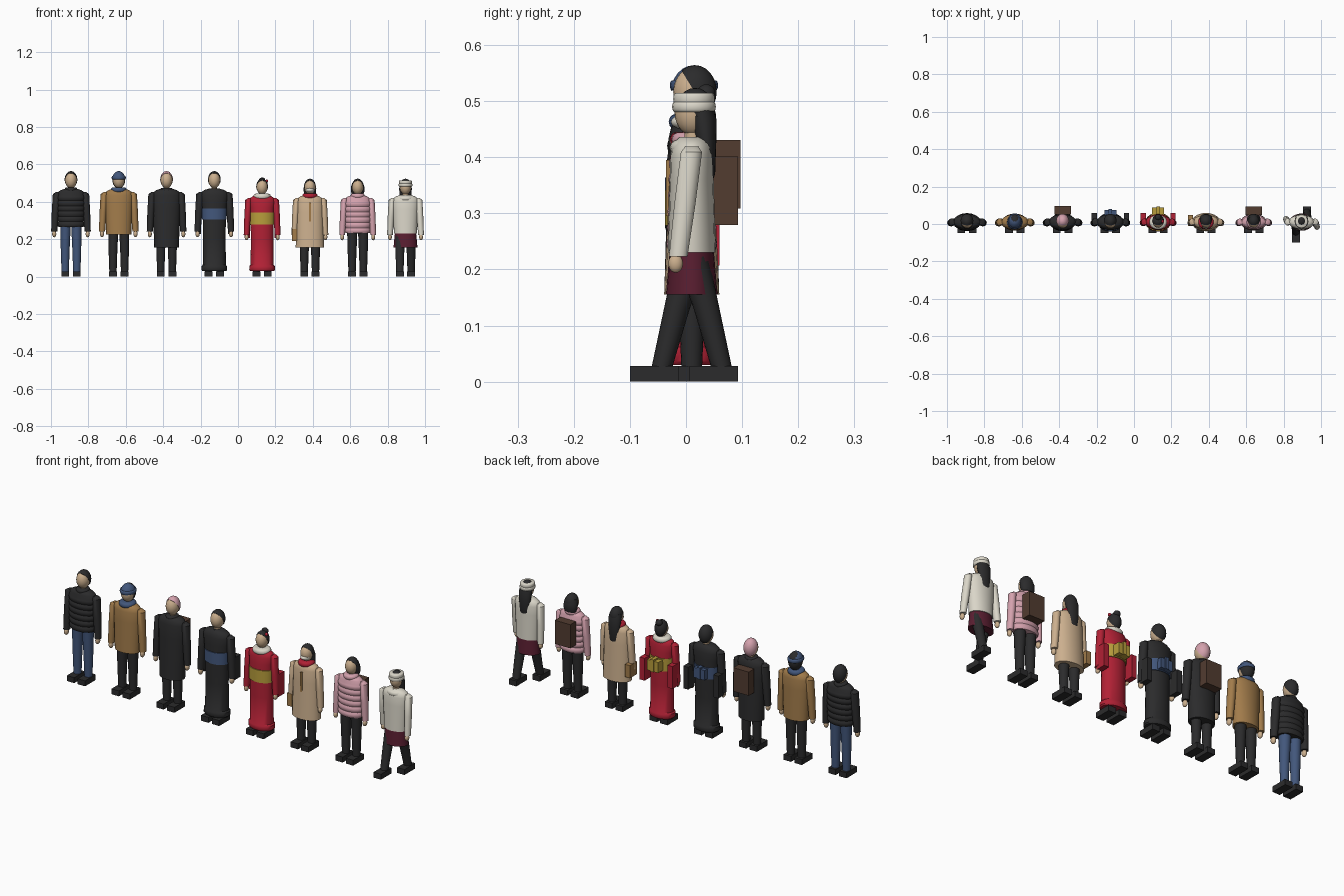
import bpy, bmesh, math
from mathutils import Vector, Matrix

if "Cube" in bpy.data.objects:
    bpy.data.objects.remove(bpy.data.objects["Cube"])

COLS = {"black": (.024, .024, .025), "blue": (.055, .095, .20), "tan": (.36, .20, .07),
        "skin_beige": (.60, .43, .27), "pink": (.66, .36, .42), "red": (.44, .015, .035),
        "gold": (.48, .34, .045), "cream": (.70, .67, .58), "brown": (.085, .045, .03),
        "burgundy": (.10, .013, .03)}
MATS = {}
for n, c in COLS.items():
    MATS[n] = bpy.data.materials.new(n)
    MATS[n].diffuse_color = (*c, 1)

CY = .0102      # body centre line in y
OX = 0.0        # x of the figure being built


def finish(bm, name, col, smooth=True):
    bmesh.ops.recalc_face_normals(bm, faces=bm.faces)
    me = bpy.data.meshes.new(name)
    bm.to_mesh(me)
    bm.free()
    me.materials.append(MATS[col])
    ob = bpy.data.objects.new(name, me)
    ob.location.x = OX
    bpy.context.collection.objects.link(ob)
    if smooth:
        bpy.ops.object.select_all(action='DESELECT')
        ob.select_set(True)
        bpy.context.view_layer.objects.active = ob
        bpy.ops.object.shade_smooth_by_angle(angle=math.radians(40))
    return ob


def loft(name, rings, col, n=20):
    """Stack of ellipses (x, y, z, rx, ry), capped at both ends."""
    bm = bmesh.new()
    loops = [[bm.verts.new((x + rx * math.cos(2 * math.pi * i / n), y + ry * math.sin(2 * math.pi * i / n), z))
              for i in range(n)] for x, y, z, rx, ry in rings]
    for a, b in zip(loops, loops[1:]):
        for i in range(n):
            j = (i + 1) % n
            bm.faces.new((a[i], a[j], b[j], b[i]))
    bm.faces.new(loops[0])
    bm.faces.new(loops[-1])
    return finish(bm, name, col)


def body(name, prof, col):
    return loft(name, [(0, CY, z, rx, ry) for z, rx, ry in prof], col)


def box(name, c, size, col):
    bm = bmesh.new()
    bmesh.ops.create_cube(bm, size=1, matrix=Matrix.Translation(c) @ Matrix.Diagonal((*size, 1)))
    return finish(bm, name, col, False)


def ball(name, c, r, col, cut=None):
    """Ellipsoid; cut = (point, normal) in unit-sphere space keeps the normal side."""
    bm = bmesh.new()
    bmesh.ops.create_uvsphere(bm, u_segments=20, v_segments=12, radius=1)
    if cut:
        geom = bm.verts[:] + bm.edges[:] + bm.faces[:]
        res = bmesh.ops.bisect_plane(bm, geom=geom, plane_co=cut[0], plane_no=cut[1], clear_inner=True)
        edges = [e for e in bm.edges if e.is_boundary]
        bmesh.ops.holes_fill(bm, edges=edges)
    bmesh.ops.transform(bm, verts=bm.verts, matrix=Matrix.Translation(c) @ Matrix.Diagonal((*r, 1)))
    return finish(bm, name, col)


def ring(name, z, rx, ry, t, h, col, y=CY):
    """Soft band: a stuffed elliptical ring of thickness t and half height h."""
    prof = [(z + h * math.sin(a), t * math.cos(a)) for a in [math.radians(d) for d in range(-90, 91, 30)]]
    return loft(name, [(0, y, zz, rx + o, ry + o) for zz, o in prof], col)


def torso(s, hem, col, hem_r=.067, hem_ry=.046, puffs=0):
    """Upper garment from hem height to the neck, optionally quilted."""
    zs, prof = .435 * s, []
    k = puffs * 4 if puffs else 4
    for i in range(k + 1):
        t = i / k
        b = .005 * (abs(math.sin(math.pi * t * puffs)) - .5) if puffs else 0
        prof.append((hem + (zs - hem) * t, (hem_r + (.075 - hem_r) * t) * s + b,
                     (hem_ry + (.041 - hem_ry) * t) * s + b))
    prof += [(.452 * s, .069 * s, .037 * s), (.463 * s, .053 * s, .031 * s), (.47 * s, .028 * s, .024 * s)]
    body("coat", prof, col)


def arms(s, col, swing=0):
    for sx in (-1, 1):
        dy = -sx * swing
        a = Vector((sx * .078 * s, CY, .445 * s))
        b = Vector((sx * .0895 * s, CY - .004 + dy, .24 * s))
        rings = [(a.x - sx * .006, a.y, a.z + .006, .010, .012)]
        rings += [(*a.lerp(b, t), r * s, r * s * 1.1) for t, r in ((.02, .019), (.5, .019), (1, .0165))]
        loft("sleeve", rings, col, 14)
        ball("hand", (b.x, b.y - .003 + dy * .08, b.z - .012), (.011 * s, .014 * s, .018 * s), "skin_beige")


def legs(s, col, stride=0, top=.28):
    for sx in (-1, 1):
        dy = sx * stride
        x = sx * .031 * (1 if s == 1 else .97)
        loft("leg", [(x, CY + dy, .026, .0195, .0185), (x, CY + dy * .5, .14 * s, .0235, .023),
                     (sx * .029, CY, top * s, .028, .03)], col, 16)
        box("shoe", (x, CY - .0137 + dy, .014), (.042, .087, .028), "black")


def head(s, hair, slope=.75):
    """Head, neck and a slanted hair shell; returns head centre height."""
    cz = .516 * s
    r = (.032 * s, .036 * s, .044 * s)
    loft("neck", [(0, CY + .003, .45 * s, .016, .017), (0, CY + .003, .495 * s, .015, .016)], "skin_beige", 14)
    ball("head", (0, CY + .003, cz), r, "skin_beige")
    ball("hair", (0, CY + .006, cz + .001), [q * 1.07 for q in r], hair, ((0, -.22, .25), (0, 1, slope)))
    return cz


def long_hair(cz, low):
    loft("long_hair", [(0, .034, low, .012, .007), (0, .038, low + .03, .026, .014),
                       (0, .036, cz - .05, .031, .018), (0, .030, cz - .01, .034, .024),
                       (0, .024, cz + .015, .030, .022)], "black")


def robe(s, col, sash, z0, z1, depth):
    """Floor-length robe with padded hem, wide sash, back knot and hanging sleeves."""
    body("robe", [(.03, .064, .046), (.036, .069, .050), (.056, .068, .049), (.062, .062, .044),
                  (.20, .060, .043), (.33 * s, .062, .043), (.40 * s, .07 * s, .043), (.435 * s, .075 * s, .041 * s),
                  (.452 * s, .069 * s, .037 * s), (.463 * s, .053 * s, .031 * s), (.47 * s, .028 * s, .024 * s)], col)
    body("sash", [(z0, .0655, .0475), (z1, .0665, .0475)], sash)
    h = z1 - z0
    box("sash_knot", (0, .045 + depth / 2, (z0 + z1) / 2), (.064, depth, h * .85), sash)
    box("sash_knot_band", (0, .048 + depth / 2, (z0 + z1) / 2 + .004), (.018, depth + .004, h), sash)
    for sx in (-1, 1):
        box("hanging_sleeve", (sx * .086 * s, .034, .285 * s), (.028, .052, .115), col)
    arms(s, col)
    legs(s, "black", top=.2)


def pack(z):
    box("backpack", (0, z * .125 + .028, z), (.088, .045, .122), "brown")


W = .928        # size of the shorter figures
X = [-.893 + i * .2555 for i in range(8)]

# 1: quilted black jacket, jeans
OX = X[0]
legs(1, "blue"); torso(1, .265, "black", .069, puffs=6); arms(1, "black"); head(1, "black")
ring("collar", .463, .027, .026, .007, .013, "black")

# 2: tan jacket, blue hat and scarf
OX = X[1]
legs(1, "black"); torso(1, .225, "tan"); arms(1, "tan"); cz = head(1, "black", .3)
ball("knit_hat", (0, CY + .004, cz), (.036, .041, .048), "blue", ((0, 0, .15), (0, -.1, 1)))
ring("hat_brim", cz + .012, .034, .039, .004, .009, "blue", CY + .004)
ring("scarf", .463, .030, .029, .012, .014, "blue")

# 3: long black coat, pink head cover, backpack
OX = X[2]
legs(1, "black"); torso(1, .155, "black", .066, .049); arms(1, "black"); head(1, "pink")
ring("collar", .463, .027, .026, .006, .010, "black")
pack(.37)

# 4: dark robe, blue sash
OX = X[3]
robe(1, "black", "blue", .304, .364, .03); head(1, "black")

# 5: red robe, gold sash, fur collar, hair bun
OX = X[4]
robe(W, "red", "gold", .278, .342, .043); cz = head(W, "black")
ring("fur_collar", .428, .034, .027, .013, .015, "cream")
ball("hair_bun", (0, .036, cz + .036), (.017, .016, .015), "black")
ball("hair_flower", (.024, .014, cz + .032), (.008, .008, .008), "red")

# 6: flared beige coat, red scarf, face mask, side bag
OX = X[5]
legs(W, "black"); torso(W, .155, "skin_beige", .082, .053); arms(W, "skin_beige"); cz = head(W, "black")
long_hair(cz, .33)
ring("scarf", .431, .029, .027, .012, .014, "red")
ball("face_mask", (0, CY, cz - .016), (.026, .037, .016), "cream", ((0, -.3, 0), (0, -1, 0)))
box("coat_placket", (0, CY - .042, .345), (.010, .008, .10), "tan")
box("side_bag", (-.083, .018, .222), (.028, .058, .065), "tan")

# 7: quilted pink jacket, bobbed hair, backpack
OX = X[6]
legs(W, "black"); torso(W, .232, "pink", .072, puffs=6); arms(W, "pink"); cz = head(W, "black")
loft("bob_hair", [(0, .030, cz - .042, .030, .018), (0, .029, cz - .025, .036, .025),
                  (0, .025, cz, .036, .028), (0, .022, cz + .022, .029, .024)], "black")
ring("collar", .431, .028, .026, .010, .013, "pink")
pack(.34)

# 8: walking figure, cream jacket, burgundy skirt, headband
OX = X[7]
legs(W, "black", .053, .24)
body("skirt", [(.155, .064, .046), (.19, .061, .043), (.25, .055, .038)], "burgundy")
torso(W, .23, "cream", .066); arms(W, "cream", .02); cz = head(W, "black")
long_hair(cz, .34)
ring("fur_collar", .417, .036, .026, .013, .014, "cream")
ring("headband_lower", cz + .011, .033, .035, .004, .009, "cream", CY + .004)
ring("headband_upper", cz + .025, .031, .033, .004, .011, "cream", CY + .004)

for m in bpy.data.materials:
    if m.users and not m.is_grease_pencil:
        m.use_nodes = True
        m.node_tree.nodes["Principled BSDF"].inputs["Base Color"].default_value = m.diffuse_color
